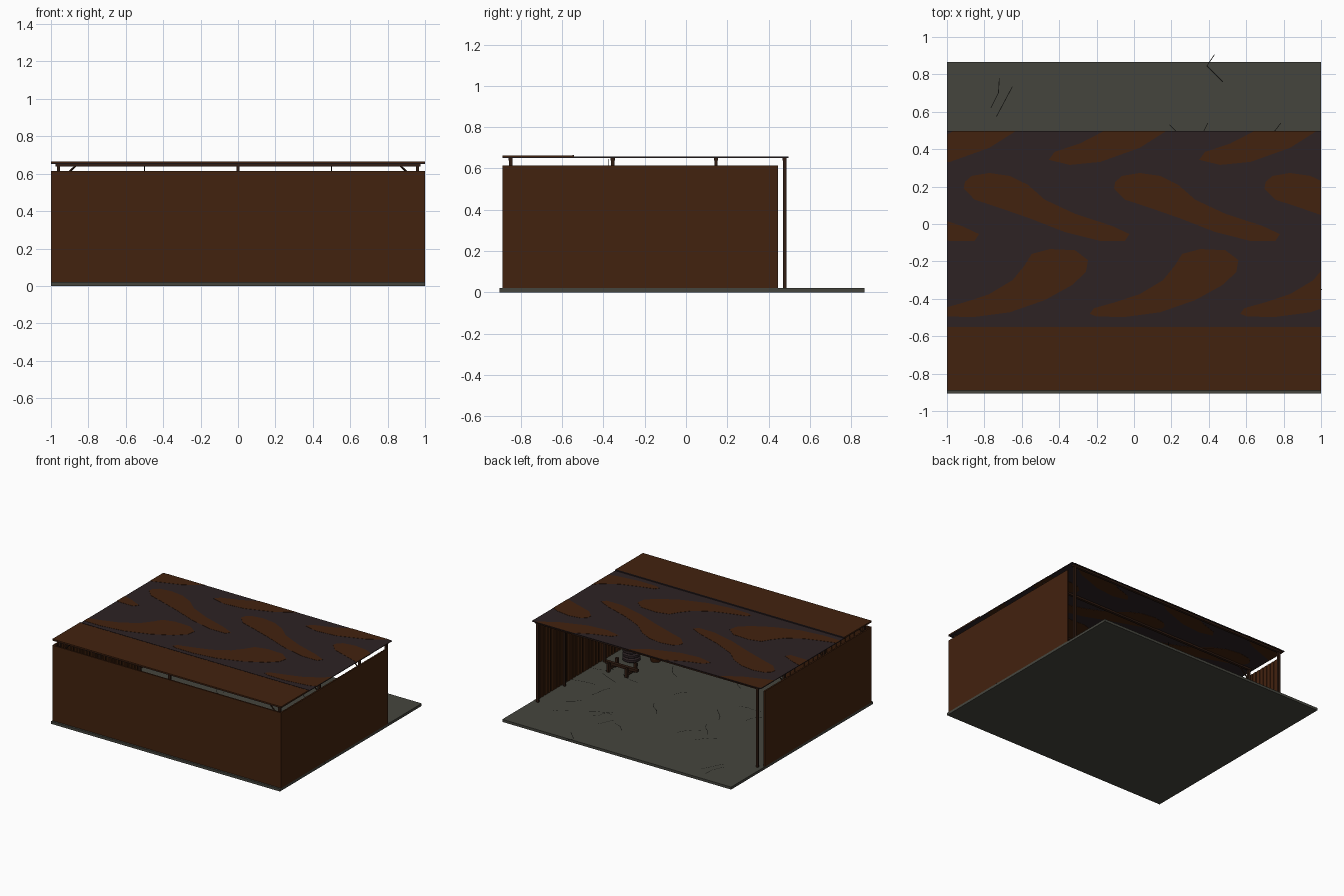
import bpy, bmesh, math, random
from mathutils import Vector

if "Cube" in bpy.data.objects:
    bpy.data.objects.remove(bpy.data.objects["Cube"])
random.seed(4)

def mat(name, c):
    m = bpy.data.materials.new(name)
    m.diffuse_color = (*c, 1)
    m.use_nodes = True
    m.node_tree.nodes["Principled BSDF"].inputs["Base Color"].default_value = m.diffuse_color
    return m

BROWN = mat("brown wood", (0.055, 0.016, 0.0045))
DARK = mat("dark cloth", (0.026, 0.016, 0.0176))
STONE = mat("grey floor", (0.060, 0.060, 0.048))
BLACK = mat("crack black", (0.005, 0.005, 0.004))
POST = mat("dark timber", (0.030, 0.012, 0.006))

def finish(name, bm, m):
    me = bpy.data.meshes.new(name)
    bmesh.ops.recalc_face_normals(bm, faces=bm.faces)
    bm.to_mesh(me)
    bm.free()
    me.materials.append(m)
    ob = bpy.data.objects.new(name, me)
    bpy.context.collection.objects.link(ob)
    return ob

def add_box(bm, x0, x1, y0, y1, z0, z1):
    vs = bmesh.ops.create_cube(bm, size=1)["verts"]
    for v in vs:
        v.co = ((x0 + x1) / 2 + v.co.x * (x1 - x0), (y0 + y1) / 2 + v.co.y * (y1 - y0),
                (z0 + z1) / 2 + v.co.z * (z1 - z0))

def boxes(name, m, items):
    bm = bmesh.new()
    for b in items:
        add_box(bm, *b)
    return finish(name, bm, m)

def rod(name, m, a, b, r, sides=6):
    a, b = Vector(a), Vector(b)
    bm = bmesh.new()
    bmesh.ops.create_cone(bm, cap_ends=True, segments=sides, radius1=r, radius2=r, depth=(b - a).length)
    ob = finish(name, bm, m)
    ob.location = (a + b) / 2
    ob.rotation_euler = (b - a).to_track_quat('Z', 'Y').to_euler()
    return ob

# floor slab and three walls
boxes("floor_slab", STONE, [(-1, 1, -0.905, 0.865, 0, 0.02)])
boxes("front_wall", BROWN, [(-1, 1, -0.89, -0.88, 0.02, 0.615)])
for s, n in ((-1, "left"), (1, "right")):
    boxes(n + "_wall", BROWN, [(min(s, s * .99), max(s, s * .99), -0.89, 0.445, 0.02, 0.615)])

# vertical plank ribs on the inside of the walls
ribs = []
for i in range(33):
    y = -0.875 + i * 0.04
    ribs += [(-0.991, -0.984, y, y + 0.028, 0.02, 0.612), (0.984, 0.991, y, y + 0.028, 0.02, 0.612)]
for i in range(49):
    x = -0.978 + i * 0.04
    ribs.append((x, x + 0.028, -0.881, -0.874, 0.02, 0.612))
boxes("inner_planks", BROWN, ribs)

# posts, cross beams and braces
posts = []
for y in (-0.85, -0.355, 0.145, 0.478):
    for x in (-0.96, 0.96) + ((0,) if y < -0.8 else ()):
        posts.append((x - .009, x + .009, y - .008, y + .008, 0.02, 0.65))
boxes("posts", POST, posts)
boxes("cross_beams", POST, [(-0.975, 0.975, y - .01, y + .01, 0.638, 0.652) for y in (-0.85, -0.355, 0.145, 0.478)])
for s in (-1, 1):
    for y in (-0.85, -0.355, 0.145):
        rod("brace", POST, (s * 0.865, y, 0.645), (s * 0.955, y, 0.56), 0.005)

# roof: solid front strip and patterned cloth behind it
boxes("roof_strip", BROWN, [(-1, 1, -0.89, -0.545, 0.656, 0.664)])
boxes("roof_cloth", DARK, [(-1, 1, -0.89, 0.497, 0.652, 0.657)])
boxes("roof_seam", DARK, [(-1, 1, -0.55, -0.543, 0.655, 0.665)])

# brown patches, repeated along x and trimmed at the cloth edge
ROW_A = [(-.456, .343), (-.424, .386), (-.29, .43), (-.155, .5), (-.05, .56), (.25, .55), (.177, .5),
         (.03, .407), (-.18, .332), (-.343, .316)]
ROW_B = [(-.107, .19), (-.1, .225), (-.064, .257), (.03, .273), (.14, .257), (.236, .21), (.327, .13), (.49, .054),
         (.686, -.01), (.78, -.054), (.756, -.09), (.62, -.09), (.434, -.043), (.247, .03), (.086, .086), (-.048, .13)]
ROW_C = [(-.236, -.48), (-.214, -.45), (-.1, -.418), (.03, -.375), (.155, -.3), (.22, -.22), (.257, -.16),
         (.354, -.134), (.488, -.14), (.558, -.193), (.547, -.257), (.472, -.327), (.327, -.407), (.14, -.472),
         (-.048, -.497), (-.2, -.495)]
bm = bmesh.new()
for row in (ROW_A, ROW_B, ROW_C):
    for k in (-2, -1, 0, 1):
        f = bm.faces.new([bm.verts.new((x + k * 0.804, y, 0.6505)) for x, y in row])
        ext = bmesh.ops.extrude_face_region(bm, geom=[f], use_keep_orig=True)["geom"]
        for v in ext:
            if isinstance(v, bmesh.types.BMVert):
                v.co.z = 0.6585
for co, no in (((1, 0, 0), (1, 0, 0)), ((-1, 0, 0), (-1, 0, 0)), ((0, 0.497, 0), (0, 1, 0))):
    bmesh.ops.bisect_plane(bm, geom=bm.verts[:] + bm.edges[:] + bm.faces[:], plane_co=co, plane_no=no,
                           clear_outer=True)
finish("cloth_patches", bm, BROWN)

# floor cracks as thin flat ribbons
cracks = [[(-.72, .78), (-.725, .7), (-.765, .62)], [(-.65, .735), (-.69, .66), (-.735, .575)],
          [(.43, .905), (.39, .845), (.475, .76)], [(.19, .53), (.24, .48), (.3, .46)],
          [(.395, .54), (.375, .5), (.34, .42)], [(.785, .54), (.755, .5), (.7, .47)]]
for i in range(30):
    x, y = random.uniform(-.85, .85), random.uniform(-.8, .4)
    a = random.uniform(0, 6.28)
    path = [(x, y)]
    for j in range(3):
        a += random.uniform(-.5, .5)
        x, y = x + .06 * math.cos(a), y + .06 * math.sin(a)
        path.append((x, y))
    cracks.append(path)
bm = bmesh.new()
for path in cracks:
    for p, q in zip(path, path[1:]):
        p, q = Vector((*p, 0.0208)), Vector((*q, 0.0208))
        d = (q - p).normalized()
        n = Vector((-d.y, d.x, 0)) * 0.002
        bm.faces.new([bm.verts.new(c) for c in (p - n, q - n, q + n, p + n)])
finish("floor_cracks", bm, BLACK)

# stack of ringed drums and a small barrel in the corner
def lathe(name, m, x, y, prof, sides=16):
    bm = bmesh.new()
    rings = [[bm.verts.new((r * math.cos(t * math.tau / sides), r * math.sin(t * math.tau / sides), z))
              for t in range(sides)] for r, z in prof]
    for a, b in zip(rings, rings[1:]):
        for i in range(sides):
            bm.faces.new((a[i], a[(i + 1) % sides], b[(i + 1) % sides], b[i]))
    bm.faces.new(rings[0])
    bm.faces.new(rings[-1])
    finish(name, bm, m).location = (x, y, 0.02)

stack = []
for i in range(4):
    stack += [(.052, i * .034), (.065, i * .034 + .008), (.065, i * .034 + .026), (.052, i * .034 + .034)]
stack = [p for i, p in enumerate(stack) if i == 0 or p != stack[i - 1]]
lathe("ringed_stack", DARK, .82, -.49, stack)
lathe("small_barrel", BROWN, .67, -.58, [(.036, 0), (.045, .03), (.045, .07), (.036, .1)])

# low wooden trestle
boxes("trestle", POST, [(.62, .90, -.298, -.272, .055, .075)] +
      [(x - .01, x + .01, -.35, -.22, .035, .055) for x in (.68, .84)] +
      [(x - .01, x + .01, y - .01, y + .01, .02, .09) for x in (.68, .84) for y in (-.34, -.23)])

# hanging cords with small lamps
for s in (-1, 1):
    rod("lamp_cord", BLACK, (s * .5, -.375, .5), (s * .5, -.375, .645), 0.0015, 4)
    rod("hanging_lamp", POST, (s * .5, -.375, .46), (s * .5, -.375, .5), 0.02, 8)
